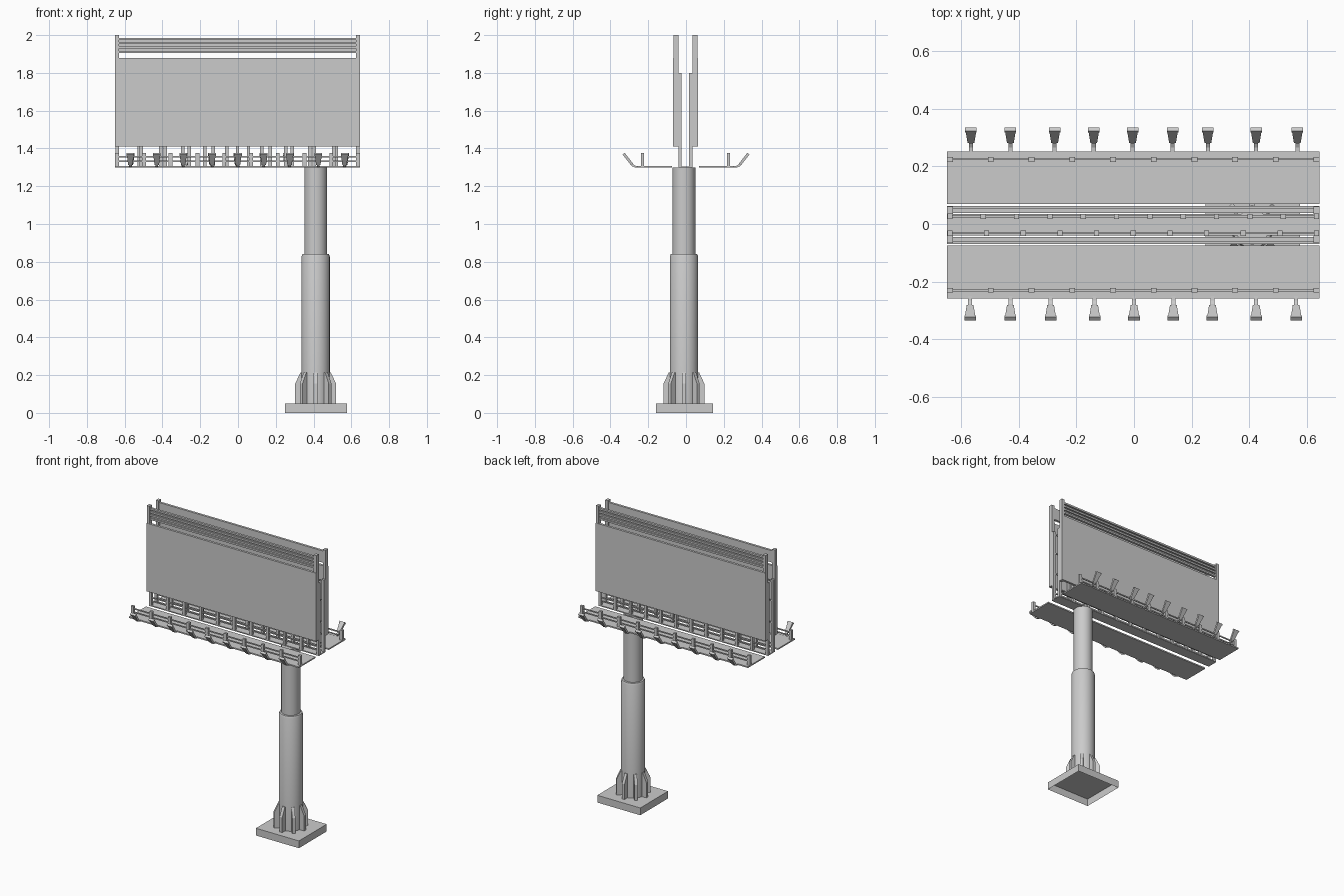
import bpy, bmesh, math
from mathutils import Matrix, Vector

cube = bpy.data.objects.get("Cube")
if cube:
    bpy.data.objects.remove(cube, do_unlink=True)

grey = bpy.data.materials.new("painted grey steel")
grey.use_nodes = True
grey.diffuse_color = (0.6, 0.6, 0.6, 1)
grey.node_tree.nodes["Principled BSDF"].inputs["Base Color"].default_value = (0.6, 0.6, 0.6, 1)


def finish(name, bm, smooth=False):
    bmesh.ops.recalc_face_normals(bm, faces=bm.faces)
    mesh = bpy.data.meshes.new(name)
    bm.to_mesh(mesh)
    bm.free()
    mesh.materials.append(grey)
    obj = bpy.data.objects.new(name, mesh)
    bpy.context.collection.objects.link(obj)
    if smooth:
        bpy.ops.object.select_all(action="DESELECT")
        obj.select_set(True)
        bpy.context.view_layer.objects.active = obj
        bpy.ops.object.shade_smooth_by_angle(angle=math.radians(30))
    return obj


def box(bm, x, y, z):
    """Box from three (low, high) ranges."""
    low, high = Vector((min(x), min(y), min(z))), Vector((max(x), max(y), max(z)))
    size = Matrix.Diagonal((high - low).to_4d())
    return bmesh.ops.create_cube(bm, size=1, matrix=Matrix.Translation((low + high) / 2) @ size)["verts"]


def prism(bm, points, width, matrix):
    """Outline in local YZ, extruded along local X."""
    sides = [[bm.verts.new(matrix @ Vector((x, y, z))) for y, z in points]
             for x in (-width / 2, width / 2)]
    a, b = sides
    bm.faces.new(a)
    bm.faces.new(b[::-1])
    for i in range(len(a)):
        j = (i + 1) % len(a)
        bm.faces.new((a[i], b[i], b[j], a[j]))


def spread(low, high, count):
    return [low + (high - low) * i / (count - 1) for i in range(count)]


LEFT, RIGHT = -0.65, 0.645
POLE = Vector((0.411, -0.011, 0))

# Footing: a shallow cap, open underneath
bm = bmesh.new()
box(bm, (0.249, 0.577), (-0.16, 0.143), (0, 0.05))
bmesh.ops.delete(bm, geom=[f for f in bm.faces if f.calc_center_median().z < 0.001], context="FACES")
finish("footing", bm)

# Stepped round pole, turned from a profile
bm = bmesh.new()
profile = [(0, 0.05), (0.075, 0.05), (0.075, 0.828), (0.07, 0.84), (0.06, 0.842), (0.06, 1.3), (0, 1.3)]
verts = [bm.verts.new(POLE + Vector((r, 0, z))) for r, z in profile]
edges = [bm.edges.new(pair) for pair in zip(verts, verts[1:])]
bmesh.ops.spin(bm, geom=verts + edges, cent=POLE, axis=(0, 0, 1), angle=math.tau, steps=32)
bmesh.ops.remove_doubles(bm, verts=bm.verts, dist=0.0005)
finish("pole", bm, smooth=True)

# Gusset fins around the pole foot
bm = bmesh.new()
fin = [(0.06, 0.05), (0.108, 0.05), (0.108, 0.155), (0.08, 0.215), (0.06, 0.215)]
for i in range(8):
    prism(bm, fin, 0.02, Matrix.Translation(POLE) @ Matrix.Rotation(math.tau * i / 8, 4, "Z"))
finish("pole_gussets", bm)

# Central deck strip under the boards
bm = bmesh.new()
box(bm, (LEFT, RIGHT), (-0.04, 0.034), (1.298, 1.305))
finish("centre_deck", bm)

lamp_x = {"front": (-0.57, -0.43, -0.29, -0.137, 0, 0.137, 0.273, 0.425, 0.564),
          "back": (-0.567, -0.43, -0.276, -0.14, -0.005, 0.134, 0.257, 0.425, 0.568)}

for name, s in (("front", -1), ("back", 1)):
    def ys(a, b, s=s):
        """Outward distances turned into model y on this side."""
        return (s * a - 0.003, s * b - 0.003)

    # Advertising panel
    bm = bmesh.new()
    box(bm, (LEFT, RIGHT), ys(0.05, 0.066), (1.41, 1.88))
    finish(name + "_panel", bm)

    # Tall end posts beside the panel
    bm = bmesh.new()
    for x in (LEFT, RIGHT - 0.021):
        box(bm, (x, x + 0.021), ys(0.037, 0.063), (1.41, 2.0))
    finish(name + "_end_posts", bm)

    # Ribbed header above the panel
    bm = bmesh.new()
    box(bm, (LEFT + 0.02, RIGHT - 0.02), ys(0.042, 0.048), (1.905, 1.985))
    for z in (1.905, 1.93, 1.952, 1.974):
        box(bm, (LEFT + 0.02, RIGHT - 0.02), ys(0.042, 0.058), (z, z + 0.012))
    finish(name + "_header", bm)

    # Support frame behind the panel
    bm = bmesh.new()
    for x in spread(LEFT + 0.01, RIGHT - 0.01, 11 if s < 0 else 12):
        box(bm, (x - 0.009, x + 0.009), ys(0.02, 0.038), (1.303, 1.8))
    for z in (1.332, 1.356, 1.5, 1.65, 1.785):
        box(bm, (LEFT + 0.01, RIGHT - 0.01), ys(0.026, 0.032), (z - 0.004, z + 0.004))
    finish(name + "_support_frame", bm)

    # Walkway
    bm = bmesh.new()
    box(bm, (LEFT, RIGHT), ys(0.072, 0.256), (1.298, 1.307))
    finish(name + "_walkway", bm)

    # Walkway railing
    bm = bmesh.new()
    for x in spread(LEFT + 0.01, RIGHT - 0.01, 10):
        box(bm, (x - 0.01, x + 0.01), ys(0.219, 0.236), (1.305, 1.375))
    for z in (1.332, 1.356):
        box(bm, (LEFT + 0.01, RIGHT - 0.01), ys(0.225, 0.231), (z - 0.004, z + 0.004))
    finish(name + "_railing", bm)

    # Floodlights on bent arms
    arms, lamps = bmesh.new(), bmesh.new()
    bend = [(0.25, 1.298), (0.268, 1.299), (0.286, 1.306), (0.298, 1.324),
            (0.29, 1.33), (0.279, 1.315), (0.266, 1.308), (0.25, 1.307)]
    for x in lamp_x[name]:
        prism(arms, [(s * y, z) for y, z in bend], 0.014, Matrix.Translation((x, 0, 0)))
        tilt = (Matrix.Translation((x, s * 0.287, 1.317))
                @ Matrix.Rotation(-s * math.radians(38), 4, "X"))
        body = box(lamps, (-0.018, 0.018), (-0.007, 0.007), (0, 0.062))
        for v in body:
            if v.co.z < 0.01:
                v.co.x *= 0.65
        rim = box(lamps, (-0.02, 0.02), (-0.008, 0.008), (0.06, 0.07))
        bmesh.ops.transform(lamps, matrix=tilt, verts=body + rim)
    finish(name + "_lamp_arms", arms)
    finish(name + "_lamps", lamps)
